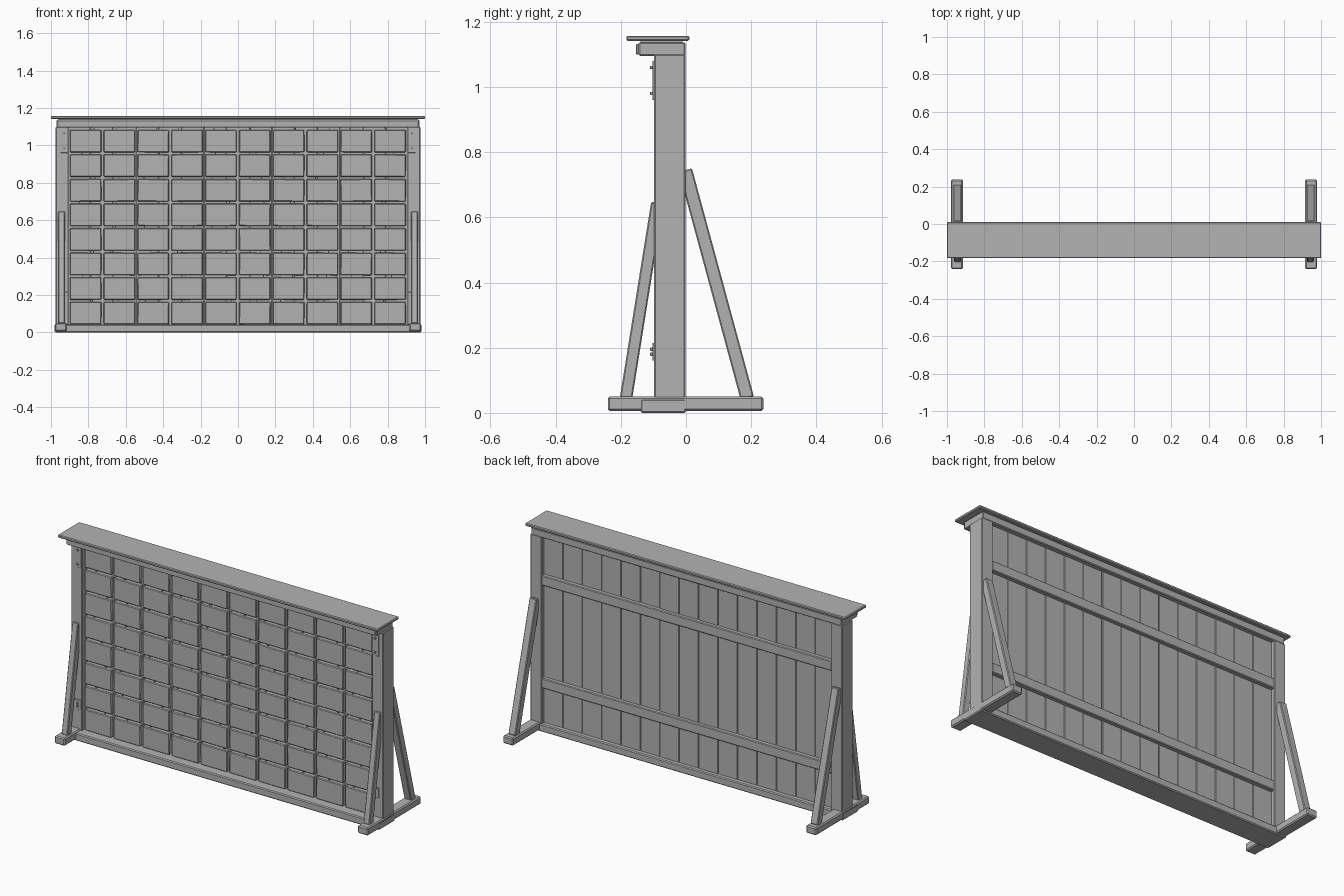
import bpy, math, random

if "Cube" in bpy.data.objects:
    bpy.data.objects.remove(bpy.data.objects["Cube"])

random.seed(4)
grey = bpy.data.materials.new("weathered_grey")
grey.diffuse_color = (0.45, 0.45, 0.45, 1)
grey.use_nodes = True
grey.node_tree.nodes["Principled BSDF"].inputs["Base Color"].default_value = grey.diffuse_color


def box(name, x, y, z, bevel=0.004, tilt=(0, 0, 0)):
    """Bevelled box from (min, max) ranges, turned about its middle."""
    spans = (x, y, z)
    bpy.ops.mesh.primitive_cube_add(size=1, location=[sum(s) / 2 for s in spans])
    ob = bpy.context.object
    ob.name = name
    for v in ob.data.vertices:
        for i, s in enumerate(spans):
            v.co[i] *= abs(s[1] - s[0])
    ob.rotation_euler = tilt
    ob.data.materials.append(grey)
    if bevel:
        m = ob.modifiers.new("worn_edge", "BEVEL")
        m.width = bevel
        m.segments = 1
    return ob


def brace(name, x, start, end, width):
    """Leaning strut between two (y, z) points."""
    dy, dz = end[0] - start[0], end[1] - start[1]
    cy, cz = (start[0] + end[0]) / 2, (start[1] + end[1]) / 2
    h = math.hypot(dy, dz) / 2
    box(name, x, (cy - width / 2, cy + width / 2), (cz - h, cz + h), 0.004,
        (-math.atan2(dy, dz), 0, 0))


# Base beam, top beam and overhanging cap
box("base_beam", (-0.98, 0.98), (-0.14, 0), (0, 0.043), 0.005)
box("top_beam", (-0.97, 0.97), (-0.145, -0.002), (1.095, 1.137))
box("top_beam_trim", (-0.965, 0.965), (-0.153, -0.14), (1.1, 1.132), 0.002)
box("cap_board", (-1, 1), (-0.183, 0.01), (1.141, 1.157))
box("cap_underlay", (-0.96, 0.96), (-0.14, -0.01), (1.13, 1.145), 0)

# End posts with feet, struts and fixing plates
for s, side in ((-1, "left"), (1, "right")):
    def span(a, b):
        return tuple(sorted((s * a, s * b)))

    box(side + "_post", span(0.905, 0.975), (-0.098, -0.002), (0.04, 1.1))
    box(side + "_foot", span(0.915, 0.979), (-0.24, 0.237), (0.006, 0.05), 0.006)
    brace(side + "_front_strut", span(0.925, 0.962), (-0.184, 0.045), (-0.088, 0.645), 0.038)
    brace(side + "_back_strut", span(0.922, 0.966), (0.188, 0.045), (-0.002, 0.745), 0.042)
    for z0, z1 in ((0.16, 0.215), (0.96, 1.08)):
        box(side + "_post_plate", span(0.908, 0.95), (-0.103, -0.096), (z0, z1), 0.001)
        for z in (z0 + 0.02, z1 - 0.02):
            box(side + "_bolt", span(0.924, 0.934), (-0.11, -0.1), (z - 0.005, z + 0.005), 0.001)

# Upright planks closing the back
planks = 15
pitch = 1.82 / planks
for i in range(planks):
    x0 = -0.91 + i * pitch
    back = -0.026 + random.uniform(-0.002, 0.002)
    box("back_plank", (x0 + 0.0007, x0 + pitch - 0.0007), (-0.06, back), (0.035, 1.1), 0.002)
box("plank_core", (-0.91, 0.91), (-0.056, -0.034), (0.035, 1.1), 0)

# Rails across the back
for z in (0.245, 0.825):
    box("back_rail", (-0.908, 0.908), (-0.035, -0.004), (z, z + 0.056))

# Grid of front plaques, each a little crooked
for c in range(10):
    for r in range(8):
        x = -0.899 + c * 0.1809
        z = 0.043 + r * 0.1314
        box("front_plaque", (x, x + 0.168), (-0.086, -0.058), (z, z + 0.12), 0.004,
            (random.uniform(-0.01, 0.01), random.uniform(-0.008, 0.008), 0))
        # Short hanger peg above the plaque
        px = x + random.uniform(0.03, 0.14)
        box("hanger_peg", (px, px + 0.004), (-0.078, -0.058), (z + 0.115, z + 0.13), 0)
